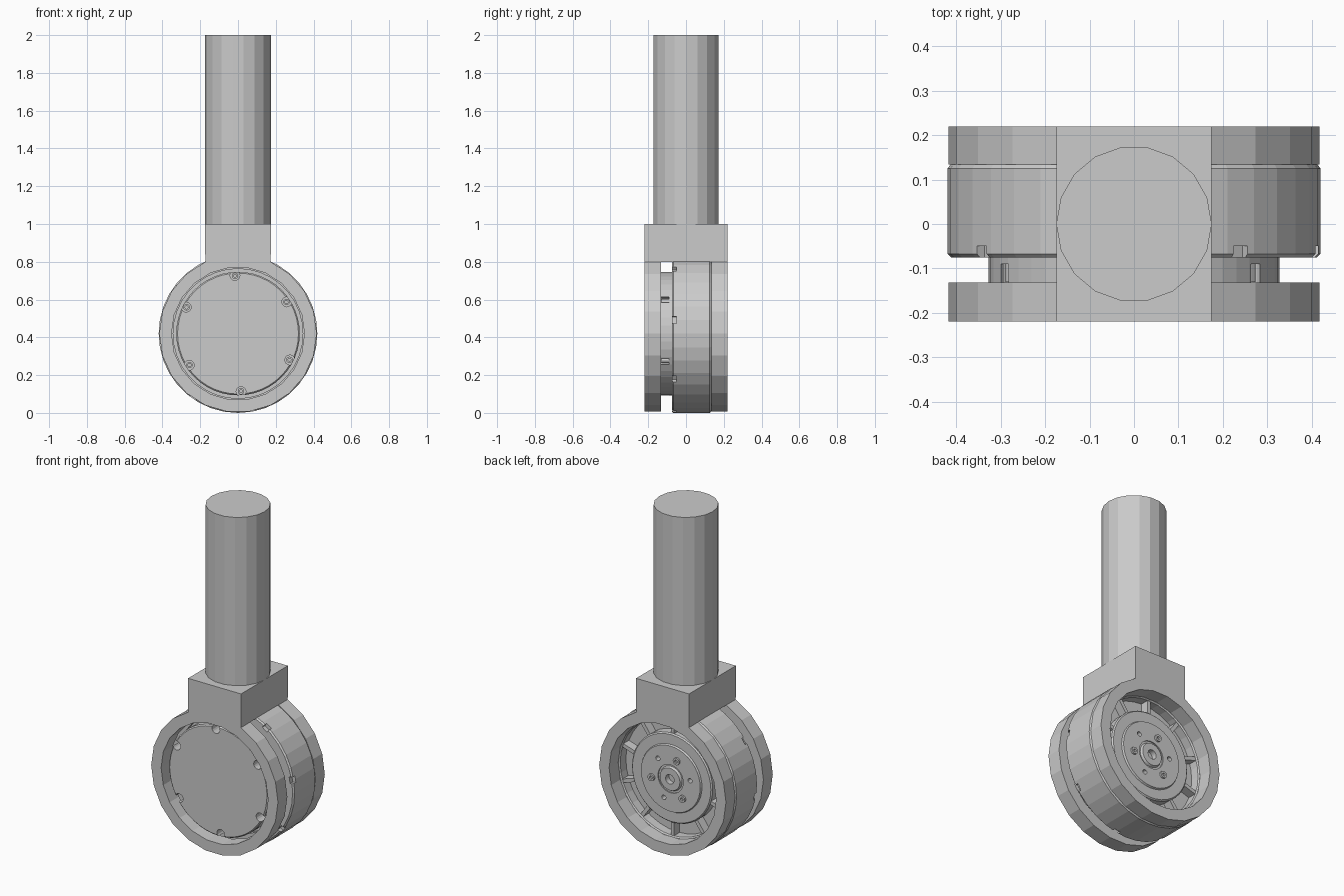
import bpy, bmesh
from math import sin, cos, pi, radians

if "Cube" in bpy.data.objects:
    bpy.data.objects.remove(bpy.data.objects["Cube"])

CZ = 0.42          # height of the motor axis
RING_N = 22        # sides of the yoke rings
RING_R = 0.417


def finish(name, bm):
    bmesh.ops.remove_doubles(bm, verts=bm.verts, dist=1e-5)
    bmesh.ops.recalc_face_normals(bm, faces=bm.faces)
    me = bpy.data.meshes.new(name)
    bm.to_mesh(me)
    bm.free()
    ob = bpy.data.objects.new(name, me)
    bpy.context.collection.objects.link(ob)
    return ob


def lathe(bm, prof, n, cx=0.0, cz=CZ):
    """Closed (radius, y) profile spun about an axis parallel to y."""
    rows = [[bm.verts.new((cx + r * cos(2 * pi * i / n), y, cz + r * sin(2 * pi * i / n)))
             for r, y in prof] for i in range(n)]
    m = len(prof)
    for i in range(n):
        a, b = rows[i], rows[(i + 1) % n]
        for j in range(m):
            k = (j + 1) % m
            if prof[j][0] < 1e-6 and prof[k][0] < 1e-6:
                continue
            if prof[j][0] < 1e-6:
                bm.faces.new((a[j], a[k], b[k]))
            elif prof[k][0] < 1e-6:
                bm.faces.new((a[j], a[k], b[j]))
            else:
                bm.faces.new((a[j], a[k], b[k], b[j]))


def spin(name, prof, n):
    bm = bmesh.new()
    lathe(bm, prof, n)
    return finish(name, bm)


def pins(name, angles, dist, rad, y0, y1, n=12, socket=0.0):
    """A circle of small cylinders facing along y, optionally with a socket."""
    bm = bmesh.new()
    for a in angles:
        t = radians(a)
        prof = [(0, y0), (rad, y0), (rad, y1), (0, y1)]
        if socket:
            d = y0 + (y1 - y0) * 0.4
            prof = [(0, y0), (rad, y0), (rad, y1), (socket, y1), (socket, d), (0, d)]
        lathe(bm, prof, n, dist * cos(t), CZ + dist * sin(t))
    return finish(name, bm)


def bars(name, angles, r0, r1, width, y0, y1):
    """Radial boxes around the motor axis."""
    bm = bmesh.new()
    for a in angles:
        t = radians(a)
        vs = bmesh.ops.create_cube(bm, size=1)["verts"]
        for v in vs:
            r = r1 if v.co.x > 0 else r0
            s = v.co.z * width
            y = y1 if v.co.y > 0 else y0
            v.co = (r * cos(t) - s * sin(t), y, CZ + r * sin(t) + s * cos(t))
    return finish(name, bm)


def cut(ob, cutter):
    cutter.hide_render = True
    md = ob.modifiers.new("cut", 'BOOLEAN')
    md.operation = 'DIFFERENCE'
    md.solver = 'EXACT'
    md.object = cutter
    bpy.context.view_layer.objects.active = ob
    bpy.ops.object.modifier_apply(modifier=md.name)
    bpy.data.objects.remove(cutter)


# vertical tube
bpy.ops.mesh.primitive_cylinder_add(vertices=18, radius=0.175, depth=1.0,
                                    location=(0, 0, 1.5), rotation=(0, 0, pi / 2))
bpy.context.object.name = "tube"

# yoke block, its underside follows the top of the rings
bm = bmesh.new()
outline = [(0.174, 1.0)] + [(RING_R * cos(2 * pi * k / RING_N), CZ + RING_R * sin(2 * pi * k / RING_N))
                            for k in (4, 5, 6, 7)] + [(-0.174, 1.0)]
face = bm.faces.new([bm.verts.new((x, -0.22, z)) for x, z in outline])
ext = bmesh.ops.extrude_face_region(bm, geom=[face])["geom"]
bmesh.ops.translate(bm, vec=(0, 0.44, 0), verts=[v for v in ext if isinstance(v, bmesh.types.BMVert)])
finish("yoke_block", bm)

# yoke rings, front and back
for name, y0, y1 in (("front_ring", -0.22, -0.132), ("back_ring", 0.134, 0.22)):
    spin(name, [(0.352, y0), (RING_R, y0), (RING_R, y1), (0.352, y1)], RING_N)

# rotor shell with eight notches on its front edge
shell = spin("rotor_shell", [(0.343, -0.075), (0.412, -0.075), (0.42, -0.067), (0.42, 0.125),
                             (0.412, 0.135), (0.35, 0.135), (0.343, 0.128)], 36)
cut(shell, bars("notch_cutter", [10 + 45 * k for k in range(8)], 0.398, 0.46, 0.038, -0.1, -0.05))

# stator can with six screw pockets
screw_angles = [33 + 60 * k for k in range(6)]
stator = spin("stator", [(0, -0.185), (0.32, -0.185), (0.327, -0.178), (0.327, 0.03), (0, 0.03)], 48)
cutter = pins("pocket_cutter", screw_angles, 0.308, 0.026, -0.25, -0.09, 16)
cut(stator, cutter)
pins("stator_screws", screw_angles, 0.306, 0.017, -0.085, -0.13, 12, 0.008)

# floor between stator and shell, seen through the rear vents
spin("vent_floor", [(0.2, -0.05), (0.36, -0.05), (0.36, 0.075), (0.2, 0.075)], 36)

# rear hub with stepped faces and shaft bore
hub = spin("rotor_hub", [(0, 0.06), (0.265, 0.06), (0.265, 0.128), (0.258, 0.135), (0.2, 0.135),
                         (0.195, 0.145), (0.083, 0.145), (0.083, 0.138), (0.072, 0.138),
                         (0.066, 0.152), (0.028, 0.152), (0.028, 0.12), (0, 0.12)], 40)
cut(hub, pins("hole_cutter", [50, 170, 290], 0.13, 0.014, 0.11, 0.2))
pins("hub_screws", [110, 230, 350], 0.125, 0.021, 0.13, 0.156, 12, 0.009)

# rear spokes
bars("spokes", [18 + 36 * k for k in range(10)], 0.255, 0.36, 0.022, 0.065, 0.127)
